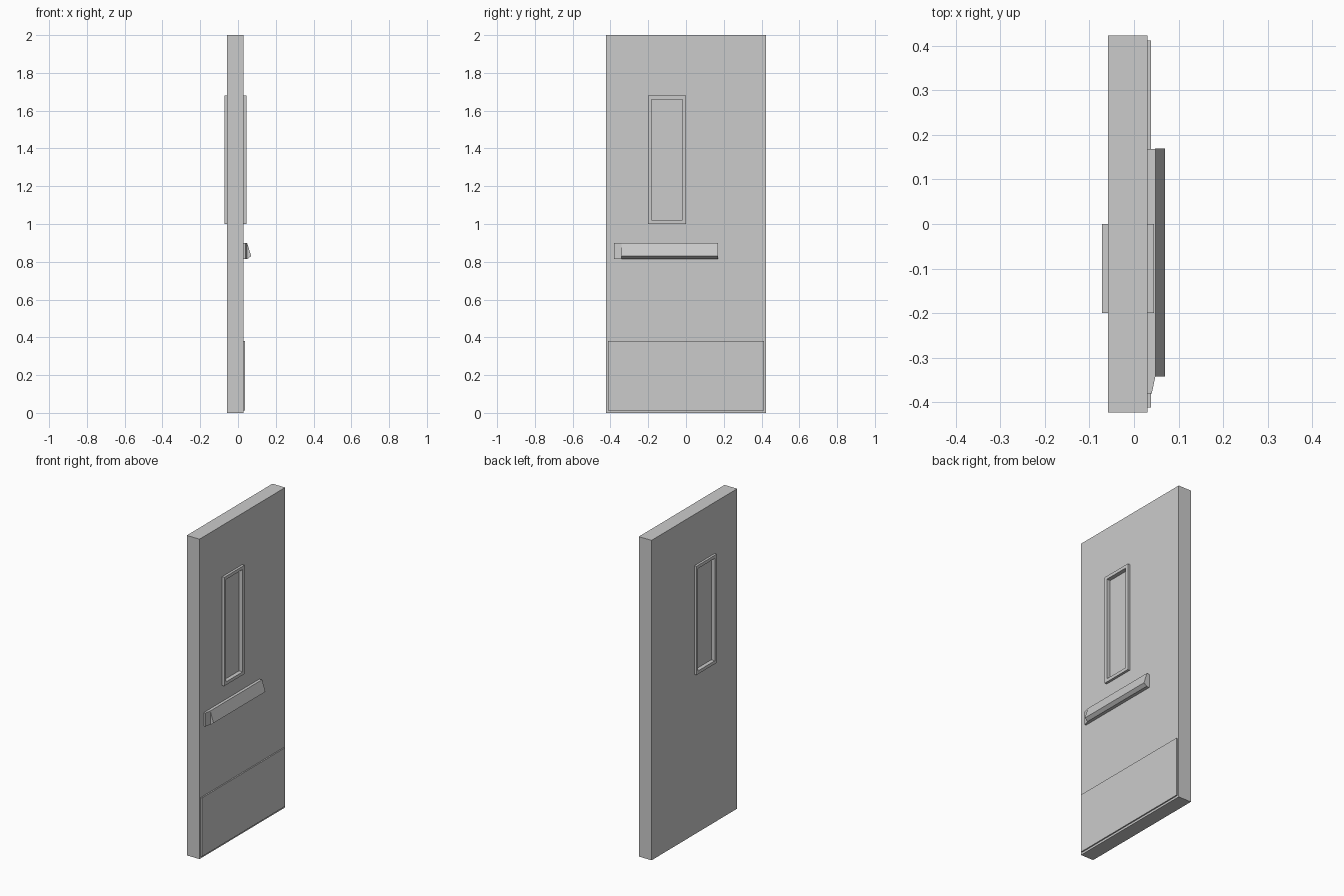
import bpy, bmesh

if "Cube" in bpy.data.objects:
    bpy.data.objects.remove(bpy.data.objects["Cube"])


def finish(name, bm):
    bmesh.ops.recalc_face_normals(bm, faces=bm.faces)
    mesh = bpy.data.meshes.new(name)
    bm.to_mesh(mesh)
    bm.free()
    obj = bpy.data.objects.new(name, mesh)
    bpy.context.collection.objects.link(obj)
    return obj


def box(name, x0, x1, y0, y1, z0, z1):
    bm = bmesh.new()
    bmesh.ops.create_cube(bm, size=1)
    for v in bm.verts:
        v.co = (x1 if v.co.x > 0 else x0,
                y1 if v.co.y > 0 else y0,
                z1 if v.co.z > 0 else z0)
    return finish(name, bm)


def ring(name, x0, x1, outer, inner):
    """Rectangular slab with a rectangular opening; rects are (y0, y1, z0, z1)."""
    bm = bmesh.new()
    loops = []
    for x, (y0, y1, z0, z1) in ((x0, outer), (x1, outer), (x1, inner), (x0, inner)):
        loops.append([bm.verts.new((x, y, z))
                      for y, z in ((y0, z0), (y1, z0), (y1, z1), (y0, z1))])
    for a, b in zip(loops, loops[1:] + loops[:1]):
        for i in range(4):
            j = (i + 1) % 4
            bm.faces.new((a[i], a[j], b[j], b[i]))
    return finish(name, bm)


def prism(name, profile, axis, lo, hi):
    """Extrude a 2D profile along y ((x, z) points) or z ((x, y) points)."""
    bm = bmesh.new()
    place = (lambda p, t: (p[0], t, p[1])) if axis == 'y' else (lambda p, t: (p[0], p[1], t))
    a = [bm.verts.new(place(p, lo)) for p in profile]
    b = [bm.verts.new(place(p, hi)) for p in profile]
    bm.faces.new(a)
    bm.faces.new(b)
    for i in range(len(a)):
        j = (i + 1) % len(a)
        bm.faces.new((a[i], a[j], b[j], b[i]))
    return finish(name, bm)


BACK, FRONT = -0.058, 0.03
frame_rect = (-0.2, 0.0, 1.0, 1.68)
opening = (-0.182, -0.018, 1.02, 1.66)

# Door leaf with the window opening
ring("door_leaf", BACK, FRONT, (-0.423, 0.423, 0, 2), opening)

# Window trim on both faces, and the pane between them
ring("window_frame_outside", FRONT, 0.045, frame_rect, opening)
ring("window_frame_inside", -0.072, BACK, frame_rect, opening)
box("window_pane", -0.048, 0.02, *opening)

# Kick plate
box("kick_plate", FRONT, 0.038, -0.412, 0.412, 0.013, 0.38)

# Push bar housing with tapered end
prism("push_bar_housing",
      [(FRONT, -0.38), (0.04, -0.38), (0.048, -0.342), (0.048, 0.168), (FRONT, 0.168)],
      'z', 0.815, 0.9)

# Sloped push pad
prism("push_pad",
      [(0.047, 0.815), (0.05, 0.815), (0.07, 0.83), (0.048, 0.9), (0.047, 0.9)],
      'y', -0.342, 0.17)
